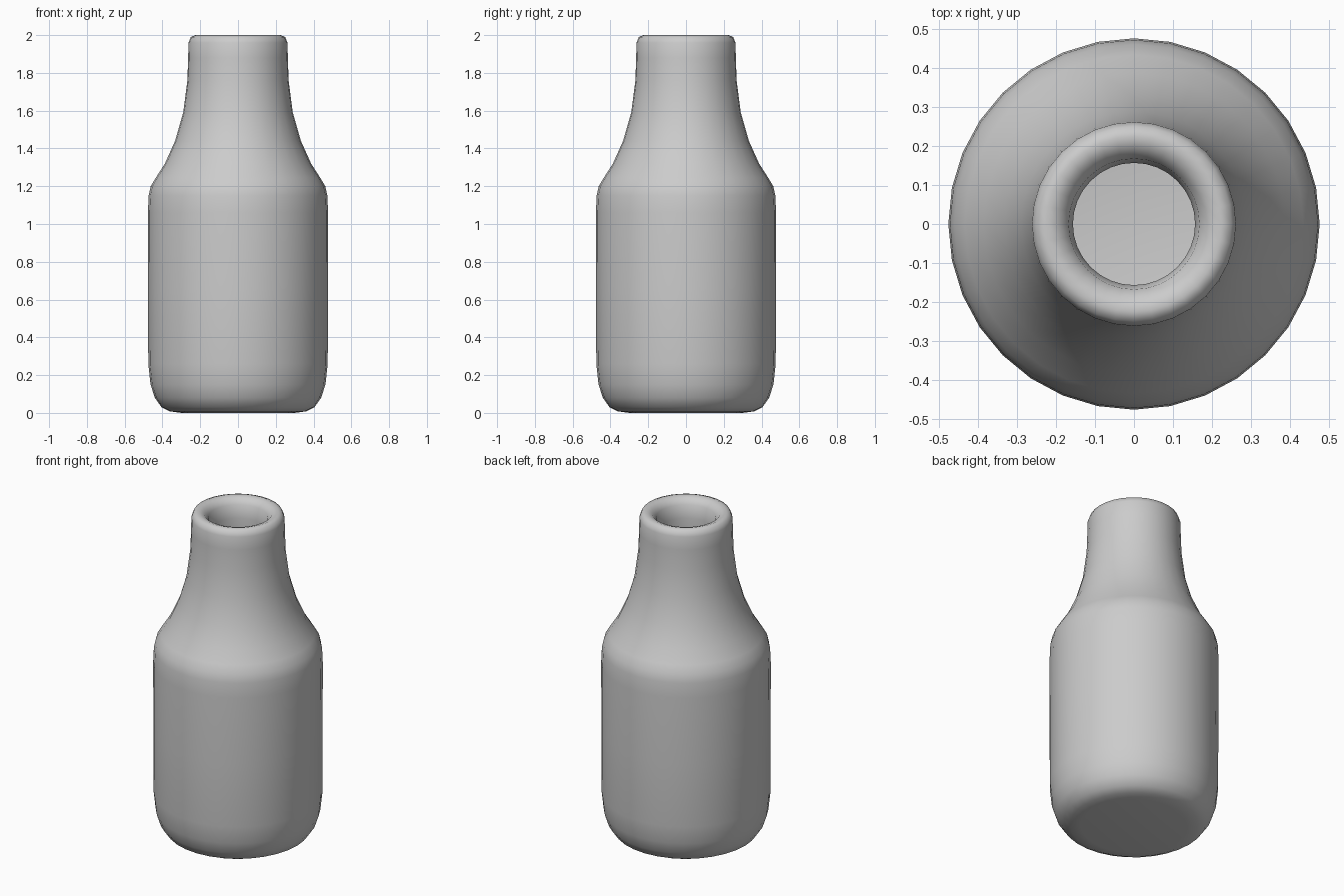
import bpy, bmesh, math

SEGMENTS = 32

# Outer wall from base to lip, then inner wall back down to the floor (radius, height)
outer = [(0.30, 0.0), (0.36, 0.008), (0.405, 0.03), (0.44, 0.08), (0.463, 0.15), (0.475, 0.26),
         (0.476, 0.65), (0.477, 1.06), (0.473, 1.15), (0.462, 1.20), (0.435, 1.245), (0.387, 1.32),
         (0.333, 1.44), (0.29, 1.59), (0.268, 1.76), (0.264, 1.88), (0.262, 1.96), (0.25, 1.99)]
inner = [(0.225, 2.0), (0.195, 1.99), (0.168, 1.96), (0.157, 1.88), (0.16, 1.76), (0.185, 1.57),
         (0.23, 1.40), (0.29, 1.27), (0.345, 1.18), (0.367, 1.11), (0.37, 1.0), (0.37, 0.28),
         (0.35, 0.18), (0.31, 0.12), (0.25, 0.105)]
profile = [(0, 0)] + outer + inner + [(0, 0.1)]

# Bottle: profile spun around z
bm = bmesh.new()
verts = [bm.verts.new((r, 0, z)) for r, z in profile]
edges = [bm.edges.new(pair) for pair in zip(verts, verts[1:])]
bmesh.ops.spin(bm, geom=verts + edges, cent=(0, 0, 0), axis=(0, 0, 1),
               angle=2 * math.pi, steps=SEGMENTS)
bmesh.ops.remove_doubles(bm, verts=bm.verts, dist=0.0005)
bmesh.ops.recalc_face_normals(bm, faces=bm.faces)
mesh = bpy.data.meshes.new("bottle")
bm.to_mesh(mesh)
bm.free()
mesh.shade_smooth()
bottle = bpy.data.objects.new("bottle", mesh)
bpy.context.collection.objects.link(bottle)
